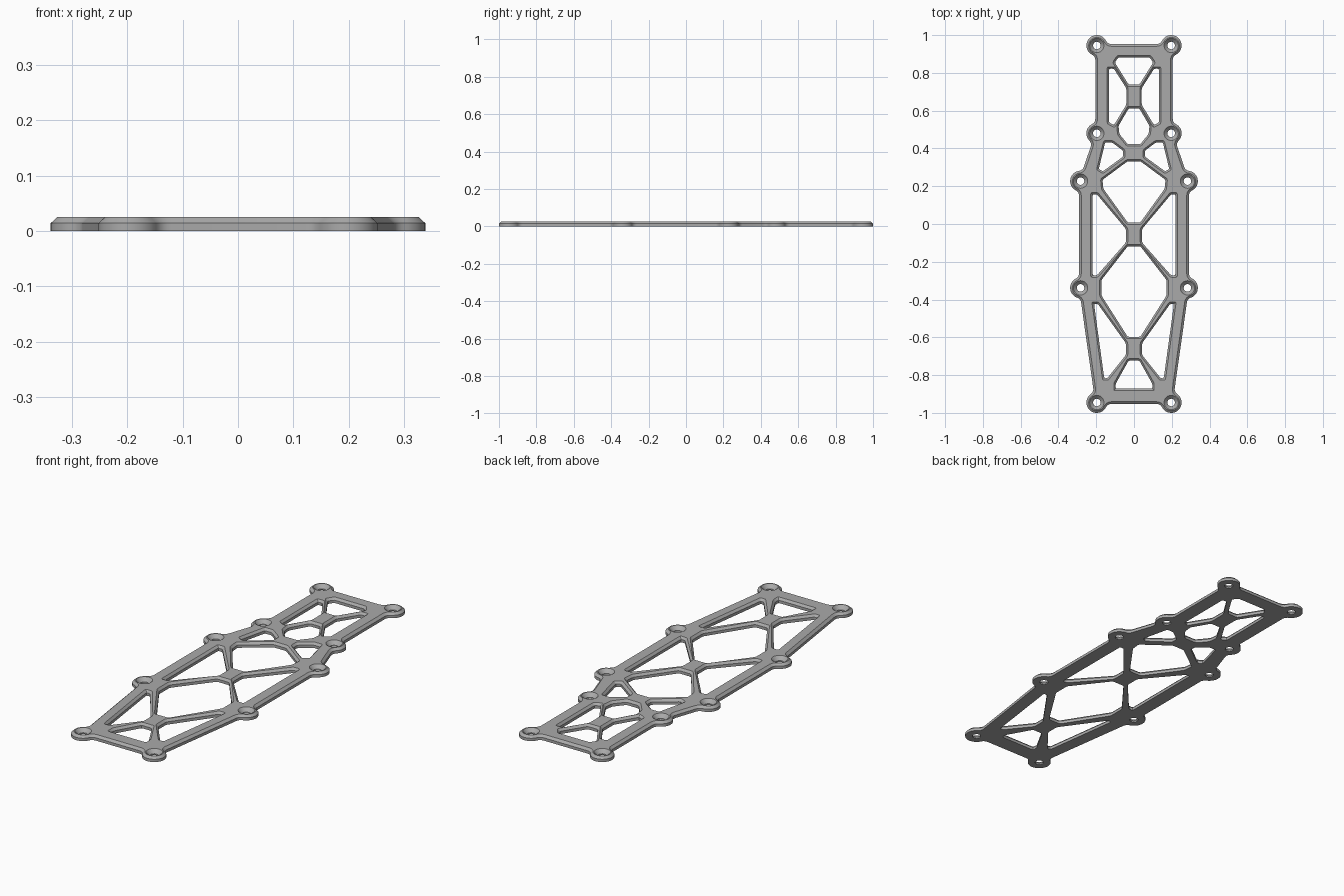
import bpy, bmesh
from math import cos, sin, pi, sqrt, atan2
from mathutils import Vector

cube = bpy.data.objects.get("Cube")
if cube:
    bpy.data.objects.remove(cube, do_unlink=True)

THICK, SHOULDER, CHAMFER = 0.025, 0.014, 0.012
BOSS_R, EDGE_OFFSET, FILLET = 0.055, 0.008, 0.03

grey = bpy.data.materials.new("grey plastic")
grey.use_nodes = True
colour = (0.4, 0.4, 0.4, 1)
grey.diffuse_color = colour
grey.node_tree.nodes["Principled BSDF"].inputs["Base Color"].default_value = colour


def arc(c, r, a0, a1, n):
    return [c + Vector((cos(a), sin(a))) * r
            for a in (a0 + (a1 - a0) * i / n for i in range(n + 1))]


def angle(v):
    return atan2(v.y, v.x)


def boss_outline(centres):
    """Counter-clockwise rim: boss arcs joined by straight edges with fillets."""
    points, count = [], len(centres)
    reach = sqrt((BOSS_R + FILLET) ** 2 - (EDGE_OFFSET + FILLET) ** 2)
    for i, c in enumerate(centres):
        u_in = (c - centres[i - 1]).normalized()
        u_out = (centres[(i + 1) % count] - c).normalized()
        n_in, n_out = Vector((u_in.y, -u_in.x)), Vector((u_out.y, -u_out.x))
        f_in = c + n_in * (EDGE_OFFSET + FILLET) - u_in * reach
        f_out = c + n_out * (EDGE_OFFSET + FILLET) + u_out * reach
        # Concave fillet, boss arc, concave fillet
        start, a = angle(-n_in), angle(c - f_in)
        turn = (a - start + pi) % (2 * pi) - pi
        points += arc(f_in, FILLET, start, start + turn, 5)
        a0, a1 = angle(f_in - c), angle(f_out - c)
        points += arc(c, BOSS_R, a0, a0 + (a1 - a0) % (2 * pi), 20)[1:-1]
        start, end = angle(c - f_out), angle(-n_out)
        turn = (end - start + pi) % (2 * pi) - pi
        points += arc(f_out, FILLET, start, start + turn, 5)
    return points


def grow(points, d):
    """Mitred offset of a counter-clockwise loop, outward when d is positive."""
    result = []
    for i, p in enumerate(points):
        u = (p - points[i - 1]).normalized()
        v = (points[(i + 1) % len(points)] - p).normalized()
        n, m = Vector((u.y, -u.x)), Vector((v.y, -v.x))
        result.append(p + (n + m) * (d / (1 + n.dot(m))))
    return result


def round_corners(points, r=0.008):
    """Soften each corner with a short three-point curve."""
    result = []
    for i, p in enumerate(points):
        a = p + (points[i - 1] - p).normalized() * r
        b = p + (points[(i + 1) % len(points)] - p).normalized() * r
        result += [a, (a + b + p * 2) / 4, b]
    return result


def counter_clockwise(points):
    area = sum(points[i - 1].cross(p) for i, p in enumerate(points))
    return points if area > 0 else points[::-1]


def mirrored(points):
    return [Vector((-p.x, p.y)) for p in points]


# Screw bosses on the left side, from the front to the back
left = [Vector(p) for p in [(0.197, -0.945), (0.283, -0.338), (0.283, 0.227),
                            (0.197, 0.48), (0.197, 0.945)]]
bosses = left + mirrored(left)[::-1]

# Windows on the centre line, given by their left half
centre_windows = [
    [(0.085, 0.885), (0.105, 0.855), (0.03, 0.735)],
    [(0.03, 0.615), (0.085, 0.52), (0.08, 0.475), (0.035, 0.42)],
    [(0.035, 0.335), (0.17, 0.235), (0.165, 0.185), (0.035, 0.005)],
    [(0.035, -0.115), (0.175, -0.295), (0.175, -0.38), (0.035, -0.6)],
    [(0.03, -0.72), (0.1, -0.845), (0.1, -0.875)],
]
# Windows beside the braces, repeated on both sides
side_windows = [
    [(0.135, 0.825), (0.105, 0.825), (0.038, 0.72), (0.038, 0.63),
     (0.105, 0.52), (0.135, 0.535)],
    [(0.155, 0.435), (0.115, 0.435), (0.055, 0.39), (0.055, 0.355),
     (0.165, 0.275), (0.19, 0.29)],
    [(0.222, 0.16), (0.195, 0.16), (0.04, -0.025), (0.04, -0.1),
     (0.195, -0.275), (0.222, -0.275)],
    [(0.215, -0.42), (0.19, -0.42), (0.04, -0.63), (0.04, -0.695),
     (0.14, -0.82), (0.16, -0.82)],
]
windows = []
for half in centre_windows:
    half = [Vector(p) for p in half]
    windows.append(half + mirrored(half)[::-1])
for shape in side_windows:
    shape = [Vector(p) for p in shape]
    windows += [shape, mirrored(shape)]

bm = bmesh.new()
bottom_edges, top_edges = [], []


def wall(levels):
    """Skin a stack of (points, z) loops and remember its end loops."""
    rings = [[bm.verts.new((p.x, p.y, z)) for p in pts] for pts, z in levels]
    n = len(rings[0])
    for low, high in zip(rings, rings[1:]):
        for i in range(n):
            bm.faces.new((low[i - 1], low[i], high[i], high[i - 1]))
    for ring, store in ((rings[0], bottom_edges), (rings[-1], top_edges)):
        store.extend(bm.edges.get((ring[i - 1], ring[i])) for i in range(n))


# Outer rim with a chamfered top
rim = boss_outline(bosses)
wall([(rim, 0), (rim, SHOULDER), (grow(rim, -CHAMFER), THICK)])

# Chamfered windows
for shape in windows:
    loop = counter_clockwise(shape)
    small = round_corners(grow(loop, -0.003))
    large = round_corners(grow(loop, 0.007))
    wall([(small, 0), (small, SHOULDER), (large, THICK)])

# Countersunk screw holes
for c in bosses:
    hole = arc(c, 0.02, 0, 2 * pi, 24)[:-1]
    sink = arc(c, 0.038, 0, 2 * pi, 24)[:-1]
    wall([(hole, 0), (hole, 0.007), (sink, THICK)])

# Flat underside and top
bmesh.ops.triangle_fill(bm, edges=bottom_edges, use_beauty=True, normal=(0, 0, -1))
bmesh.ops.triangle_fill(bm, edges=top_edges, use_beauty=True, normal=(0, 0, 1))
bmesh.ops.recalc_face_normals(bm, faces=bm.faces)

mesh = bpy.data.meshes.new("brace_plate")
bm.to_mesh(mesh)
bm.free()
mesh.materials.append(grey)
plate = bpy.data.objects.new("brace_plate", mesh)
bpy.context.collection.objects.link(plate)
bpy.ops.object.select_all(action="DESELECT")
plate.select_set(True)
bpy.context.view_layer.objects.active = plate
bpy.ops.object.shade_smooth_by_angle(angle=pi / 7)
